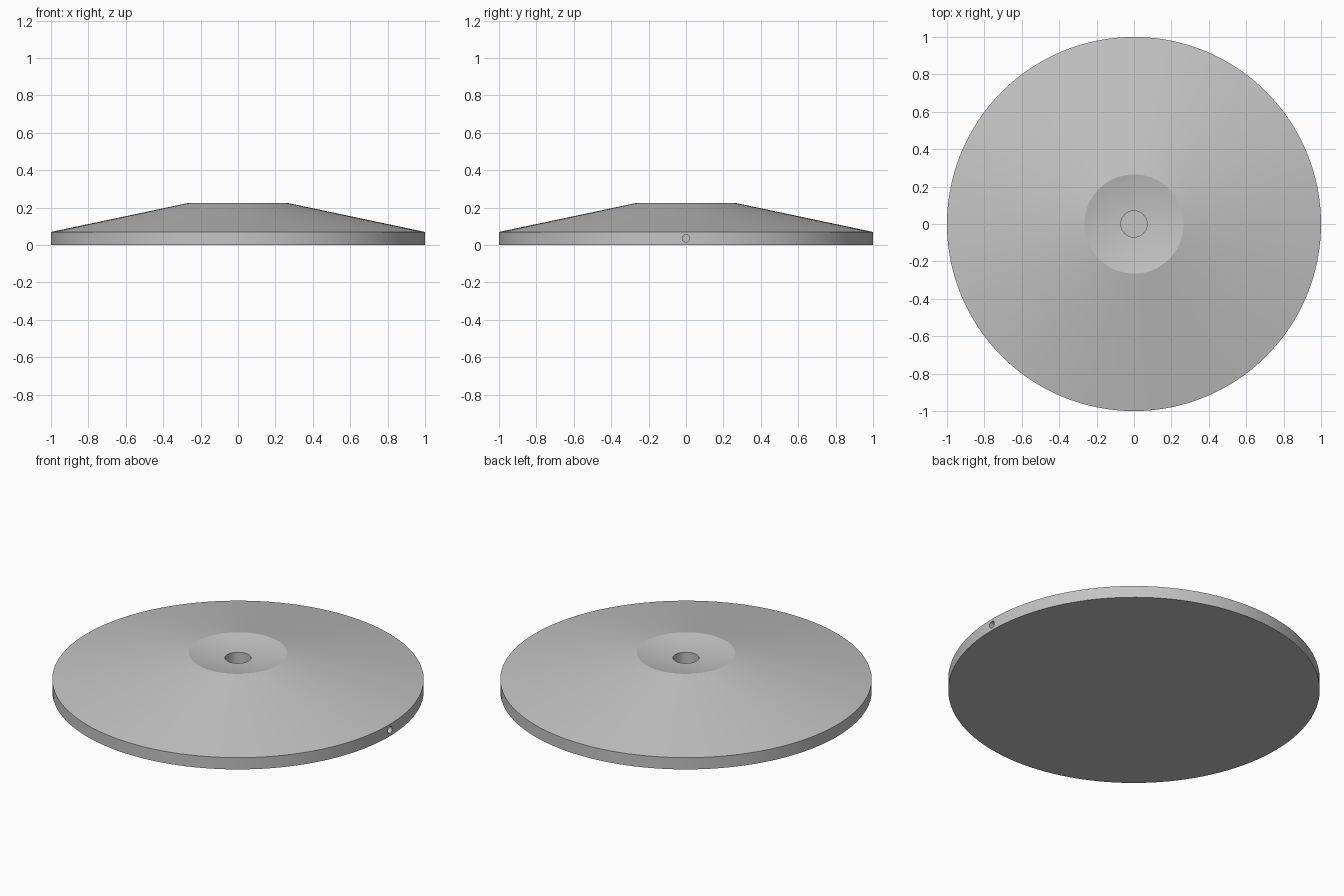
import bpy, bmesh, math
from mathutils import Matrix

cube = bpy.data.objects.get("Cube")
if cube:
    bpy.data.objects.remove(cube, do_unlink=True)

SEGMENTS = 128
RIM_Z, TOP_Z = 0.07, 0.225
DISH_R, DISH_DEPTH = 0.265, 0.03
BORE_R, BORE_FLOOR = 0.07, 0.015

grey = bpy.data.materials.new("plain grey")
grey.use_nodes = True
grey.diffuse_color = (0.55, 0.55, 0.55, 1)
grey.node_tree.nodes["Principled BSDF"].inputs["Base Color"].default_value = grey.diffuse_color


def make_object(name, bm):
    mesh = bpy.data.meshes.new(name)
    bmesh.ops.recalc_face_normals(bm, faces=bm.faces)
    bm.to_mesh(mesh)
    bm.free()
    obj = bpy.data.objects.new(name, mesh)
    bpy.context.collection.objects.link(obj)
    mesh.materials.append(grey)
    return obj


def lathe(name, profile):
    """Spin an (r, z) profile around the z axis."""
    bm = bmesh.new()
    verts = [bm.verts.new((r, 0, z)) for r, z in profile]
    edges = [bm.edges.new(pair) for pair in zip(verts, verts[1:])]
    bmesh.ops.spin(bm, geom=verts + edges, cent=(0, 0, 0), axis=(0, 0, 1),
                   angle=math.tau, steps=SEGMENTS, use_merge=True)
    bmesh.ops.remove_doubles(bm, verts=bm.verts, dist=1e-5)
    return make_object(name, bm)


# Shallow curved dish in the top, running down to the bore
dish = []
for i in range(9):
    r = DISH_R + (BORE_R - DISH_R) * i / 8
    dish.append((r, TOP_Z - DISH_DEPTH * (1 - (r / DISH_R) ** 2)))

# Round base: flat underside, upright rim, sloping top, dish and blind bore
base = lathe("round_base", [(0, 0), (1, 0), (1, RIM_Z)] + dish
             + [(BORE_R, BORE_FLOOR), (0, BORE_FLOOR)])

# Side channel from the bore out through the rim on +x
bm = bmesh.new()
bmesh.ops.create_cone(bm, cap_ends=True, segments=32, radius1=0.02, radius2=0.02, depth=1.1,
                      matrix=Matrix.Translation((0.58, 0, 0.036)) @ Matrix.Rotation(math.pi / 2, 4, "Y"))
cutter = make_object("channel_cutter", bm)
cutter.hide_render = True

cut = base.modifiers.new("side_channel", "BOOLEAN")
cut.operation = "DIFFERENCE"
cut.solver = "EXACT"
cut.object = cutter

bpy.ops.object.select_all(action="DESELECT")
base.select_set(True)
bpy.context.view_layer.objects.active = base
bpy.ops.object.modifier_apply(modifier=cut.name)
bpy.data.objects.remove(cutter, do_unlink=True)
bpy.ops.object.shade_smooth_by_angle(angle=math.radians(15))
